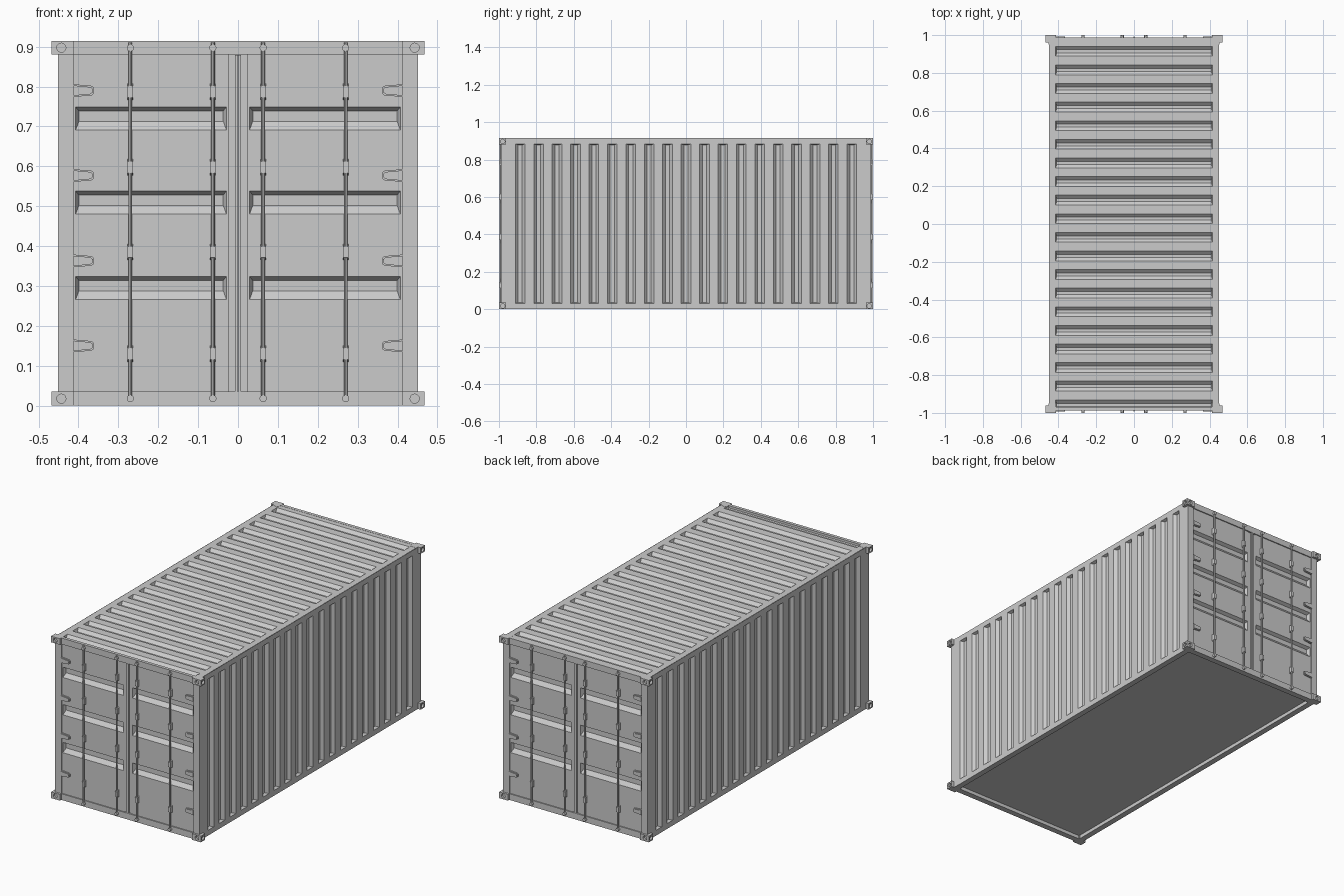
import bpy, bmesh, math
from mathutils import Vector, Matrix

if "Cube" in bpy.data.objects:
    bpy.data.objects.remove(bpy.data.objects["Cube"])

H = 0.915          # overall height
FACE = -0.982      # door plane


def finish(name, bm, mirror="", recalc=True):
    if recalc:
        bmesh.ops.recalc_face_normals(bm, faces=bm.faces)
    me = bpy.data.meshes.new(name)
    bm.to_mesh(me)
    bm.free()
    ob = bpy.data.objects.new(name, me)
    bpy.context.collection.objects.link(ob)
    if mirror:
        add_mirror(ob, mirror)
    return ob


def add_mirror(ob, axes):
    m = ob.modifiers.new("mirror", 'MIRROR')
    m.use_axis = ["x" in axes, "y" in axes, False]
    m.use_mirror_merge = False


def box(bm, x0, x1, y0, y1, z0, z1):
    c = Vector(((x0 + x1) / 2, (y0 + y1) / 2, (z0 + z1) / 2))
    bmesh.ops.create_cube(bm, size=1, matrix=Matrix.Translation(c) @
                          Matrix.Diagonal((x1 - x0, y1 - y0, z1 - z0, 1)))


def cyl(bm, centre, r, length, axis="Z", seg=12):
    rot = {"Z": Matrix.Identity(4), "Y": Matrix.Rotation(math.pi / 2, 4, 'X'),
           "X": Matrix.Rotation(math.pi / 2, 4, 'Y')}[axis]
    bmesh.ops.create_cone(bm, cap_ends=True, segments=seg, radius1=r, radius2=r,
                          depth=length, matrix=Matrix.Translation(centre) @ rot)


def prism(bm, pts, vec):
    f = bm.faces.new([bm.verts.new(p) for p in pts])
    ext = bmesh.ops.extrude_face_region(bm, geom=[f], use_keep_orig=True)
    bmesh.ops.translate(bm, vec=vec, verts=[v for v in ext["geom"]
                                            if isinstance(v, bmesh.types.BMVert)])


def grooved(bm, origin, u, v, width, length, grooves, margin, depth, end):
    """Pressed sheet: trapezoid grooves along u, listed by v as (a, a_floor, b_floor, b)."""
    o, u, v = Vector(origin), Vector(u), Vector(v)
    n = u.cross(v)

    def quad(*p):
        bm.faces.new([bm.verts.new(o + u * a + v * b - n * d) for a, b, d in p])

    def flat(a0, a1, b0, b1, d=0):
        quad((a0, b0, d), (a1, b0, d), (a1, b1, d), (a0, b1, d))

    prev, m, w = 0, margin, width - margin
    for a, af, bf, b in grooves:
        flat(0, width, prev, a)
        flat(0, m, a, b)
        flat(w, width, a, b)
        top = [(m, a, 0), (w, a, 0), (w, b, 0), (m, b, 0)]
        low = [(m + end, af, depth), (w - end, af, depth), (w - end, bf, depth), (m + end, bf, depth)]
        for i in range(4):
            j = (i + 1) % 4
            quad(top[i], top[j], low[j], low[i])
        quad(*low)
        prev = b
    flat(0, width, prev, length)
    bmesh.ops.remove_doubles(bm, verts=bm.verts, dist=1e-5)


def trapezoids(centres, half, slope):
    return [(c - half, c - half + slope, c + half - slope, c + half) for c in centres]


# corrugated side walls
bm = bmesh.new()
side = trapezoids([0.96 + (i - 9) * 0.0985 for i in range(19)], 0.026, 0.015)
# u runs up and v runs toward -y so that the sheet faces outward on +x
grooved(bm, (0.451, 0.96, 0), (0, 0, 1), (0, -1, 0), H - 0.001, 1.92, side, 0.03, 0.016, 0.006)
finish("side_wall", bm, "x", recalc=False)

# corrugated roof
bm = bmesh.new()
roof = trapezoids([0.028 + i * 0.0985 for i in range(20)], 0.026, 0.018)
grooved(bm, (-0.45, -0.985, H - 0.001), (1, 0, 0), (0, 1, 0), 0.90, 1.97, roof, 0.035, 0.016, 0.006)
finish("roof", bm, recalc=False)

# floor and bottom side rails
bm = bmesh.new()
box(bm, -0.43, 0.43, -0.97, 0.97, 0.02, 0.034)
finish("floor", bm)
bm = bmesh.new()
box(bm, 0.418, 0.4505, -0.97, 0.97, 0, 0.03)
finish("bottom_side_rail", bm, "x")

# end frames: posts, header and sill
bm = bmesh.new()
box(bm, 0.413, 0.4515, -0.988, -0.95, 0, H)
finish("corner_post", bm, "xy")
bm = bmesh.new()
box(bm, -0.42, 0.42, -0.988, -0.97, 0.88, H)
box(bm, -0.42, 0.42, -0.988, -0.955, 0, 0.035)
finish("end_rails", bm, "y")

# corner castings with holes in the two outer faces
for label, z0 in (("bottom", 0.0), ("top", H - 0.035)):
    zc = z0 + 0.0175
    bm = bmesh.new()
    box(bm, 0.413, 0.468, -1, -0.962, z0 - (0 if z0 == 0 else -0.0005), z0 + 0.035)
    cast = finish(label + "_corner_casting", bm)
    for axis, centre in (("Y", (0.443, -1, zc)), ("X", (0.468, -0.98, zc))):
        bm = bmesh.new()
        cyl(bm, Vector(centre), 0.0115, 0.024, axis, 16)
        cutter = finish("hole_cutter", bm)
        cutter.hide_render = True
        cutter.hide_viewport = True
        b = cast.modifiers.new("hole", 'BOOLEAN')
        b.operation = 'DIFFERENCE'
        b.solver = 'EXACT'
        b.object = cutter
    add_mirror(cast, "xy")

# doors with three pressed grooves
bm = bmesh.new()
press = [(t - 0.058, t - 0.036, t - 0.01, t) for t in (0.289, 0.503, 0.714)]
grooved(bm, (0.023, FACE, 0.035), (1, 0, 0), (0, 0, 1), 0.39, 0.845, press, 0.006, 0.018, 0.008)
finish("door", bm, "xy", recalc=False)

# centre joint and its seal strip
bm = bmesh.new()
box(bm, -0.024, 0.024, FACE + 0.004, FACE + 0.02, 0.034, 0.881)
box(bm, -0.007, 0.007, -0.988, FACE + 0.01, 0.036, 0.879)
box(bm, -0.0025, 0.0025, -0.992, FACE + 0.01, 0.036, 0.879)
finish("door_seal", bm, "y")

# locking rods with end cams and tapered keepers
bm = bmesh.new()
for x in (0.063, 0.27):
    cyl(bm, Vector((x, -0.993, 0.46)), 0.005, 0.90, "Z", 10)
    for z in (0.018, 0.897):
        cyl(bm, Vector((x, -0.992, z)), 0.009, 0.018, "Y", 12)
    for z in (0.13, 0.385, 0.598, 0.787):
        prism(bm, [(x - 0.007, FACE + 0.002, z - 0.021), (x - 0.007, -0.999, z - 0.014),
                   (x - 0.007, -0.999, z + 0.014), (x - 0.007, FACE + 0.002, z + 0.021)],
              (0.014, 0, 0))
finish("locking_rod", bm, "xy")

# hinges, a tapered leaf with a raised inner pad
bm = bmesh.new()
for z in (0.15, 0.363, 0.577, 0.79):
    for y, s in ((-0.988, 0), (-0.992, 0.003)):
        prism(bm, [(0.413, y, z - 0.016 + s), (0.413, y, z + 0.016 - s),
                   (0.367 + s, y, z + 0.012 - s), (0.361 + s, y, z + 0.007 - s),
                   (0.361 + s, y, z - 0.007 + s), (0.367 + s, y, z - 0.012 + s)],
              (0, FACE + 0.003 - y, 0))
finish("hinge", bm, "xy")
